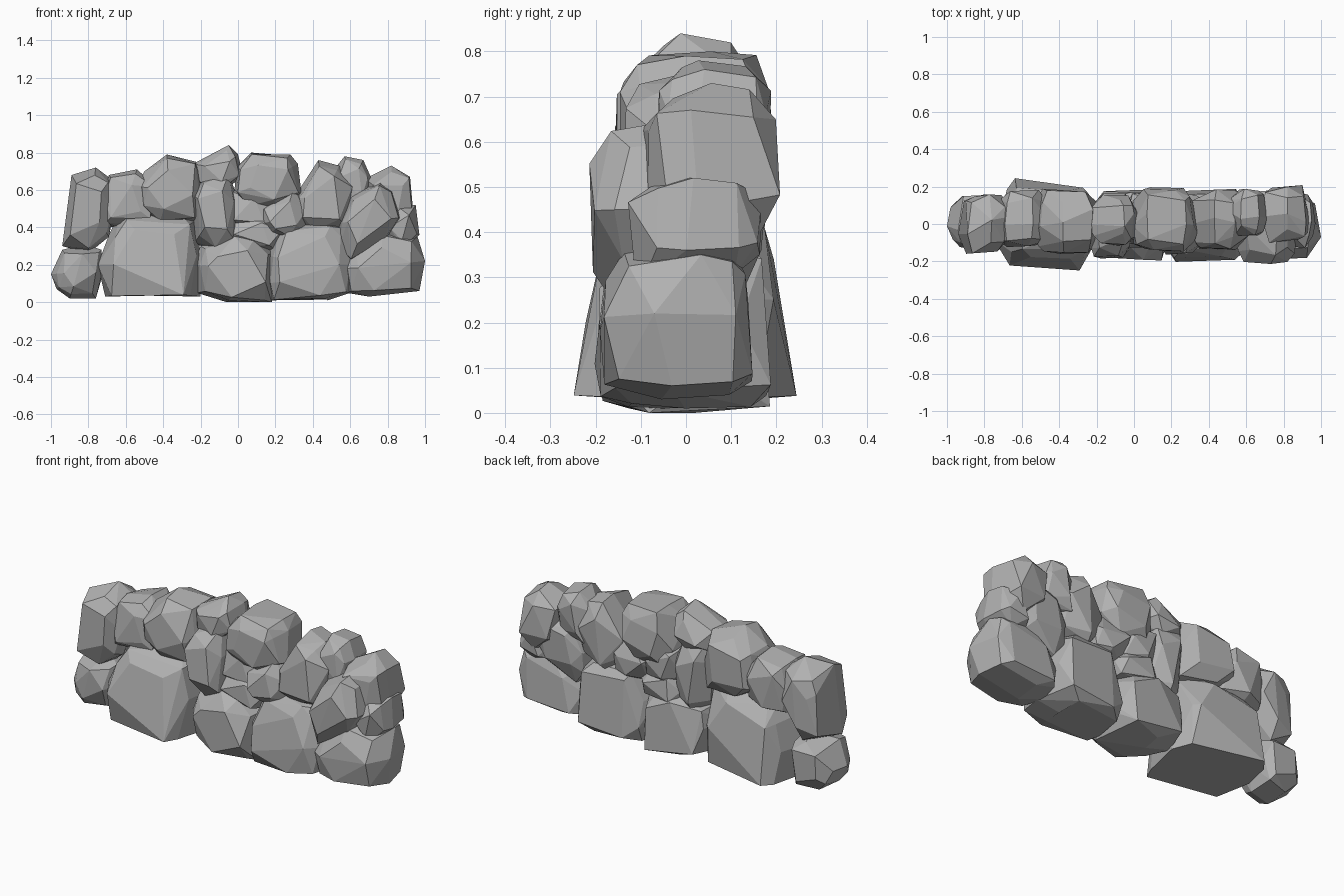
import bpy, bmesh, random

random.seed(7)

cube = bpy.data.objects.get("Cube")
if cube:
    bpy.data.objects.remove(cube, do_unlink=True)

grey = bpy.data.materials.new("stone grey")
grey.use_nodes = True
grey.diffuse_color = (0.44, 0.44, 0.44, 1)
shader = next(n for n in grey.node_tree.nodes if n.type == 'BSDF_PRINCIPLED')
shader.inputs["Base Color"].default_value = (0.44, 0.44, 0.44, 1)
shader.inputs["Roughness"].default_value = 0.9


def stone(name, outline, front, back, taper=0.0, flat=0.0):
    """Faceted boulder: a front outline swelling into chipped faces at front and back.
    taper thins the stone towards its top, flat keeps its underside level."""
    mid_x = sum(p[0] for p in outline) / len(outline)
    mid_z = sum(p[1] for p in outline) / len(outline)
    low = min(p[1] for p in outline)
    high = max(p[1] for p in outline)
    mid_y, half = (front + back) / 2, (back - front) / 2
    bm = bmesh.new()

    def add(x, z, scale, depth):
        px = mid_x + (x - mid_x) * scale
        if z < mid_z:
            scale += (1 - scale) * flat
        pz = mid_z + (z - mid_z) * scale
        thin = 1 - taper * (pz - low) / (high - low)
        bm.verts.new((px, mid_y + depth * half * thin, pz))

    # widest ring, wavering in depth
    for x, z in outline:
        add(x, z, 1, random.uniform(-0.4, 0.4))
    # chipped shoulders, then the outermost facets
    for side in (-1, 1):
        for i, (x, z) in enumerate(outline):
            add(x, z, random.uniform(0.78, 0.95), side * random.uniform(0.5, 0.78))
            if i % 2 == (side > 0):
                add(x, z, random.uniform(0.5, 0.74), side * random.uniform(0.88, 1))

    hull = bmesh.ops.convex_hull(bm, input=bm.verts[:])
    spare = {g for g in hull["geom_interior"] + hull["geom_unused"]
             if isinstance(g, bmesh.types.BMVert)}
    bmesh.ops.delete(bm, geom=list(spare), context='VERTS')
    bmesh.ops.dissolve_limit(bm, angle_limit=0.14, verts=bm.verts[:], edges=bm.edges[:])
    bmesh.ops.recalc_face_normals(bm, faces=bm.faces[:])
    mesh = bpy.data.meshes.new(name)
    bm.to_mesh(mesh)
    bm.free()
    mesh.materials.append(grey)
    obj = bpy.data.objects.new(name, mesh)
    bpy.context.collection.objects.link(obj)


# bottom course
stone("left_end_base_stone", [(-1, .15), (-.94, .28), (-.82, .31), (-.73, .28), (-.72, .16),
      (-.76, .02), (-.9, .02), (-.97, .07)], -.14, .16)
stone("large_left_block", [(-.75, .2), (-.71, .03), (-.2, .03), (-.2, .25), (-.22, .44),
      (-.32, .48), (-.63, .48), (-.69, .36)], -.25, .25, .28, .9)
stone("centre_base_stone", [(-.24, .2), (-.22, .05), (-.06, 0), (.18, 0), (.21, .1),
      (.2, .27), (.1, .36), (-.02, .36), (-.2, .3)], -.21, .19, .1, .7)
stone("right_base_block", [(.16, .1), (.18, .01), (.48, .01), (.6, .05), (.62, .2),
      (.59, .39), (.5, .42), (.23, .42), (.15, .25)], -.21, .2, .15, .7)
stone("right_end_base_stone", [(.56, .18), (.58, .05), (.7, .03), (.97, .06), (1, .22),
      (.96, .35), (.77, .38), (.6, .3)], -.2, .16, .1, .5)

# middle course
stone("left_end_tall_stone", [(-.94, .3), (-.91, .58), (-.89, .68), (-.76, .72), (-.68, .66),
      (-.66, .5), (-.69, .35), (-.8, .26)], -.16, .16)
stone("leaning_stone", [(-.25, .58), (-.2, .67), (-.05, .69), (0, .55), (-.01, .32),
      (-.12, .25), (-.23, .32)], -.19, .17)
stone("lower_infill_stone", [(-.07, .36), (-.02, .46), (.16, .46), (.24, .38), (.2, .28),
      (-.04, .28)], -.14, .17)
stone("upper_infill_stone", [(-.06, .42), (-.04, .6), (.1, .6), (.2, .52), (.17, .4),
      (.02, .38)], -.11, .17)
stone("centre_wedge_stone", [(.12, .42), (.13, .5), (.3, .62), (.38, .5), (.37, .38),
      (.28, .34), (.17, .36)], -.17, .17)
stone("right_slanted_stone", [(.52, .42), (.6, .57), (.77, .66), (.83, .6), (.87, .45),
      (.8, .32), (.6, .22), (.54, .3)], -.22, .19)
stone("right_end_small_stone", [(.78, .4), (.86, .52), (.95, .52), (.97, .36), (.88, .28),
      (.78, .32)], -.13, .17)

# top course
stone("left_gap_stone", [(-.73, .55), (-.69, .68), (-.54, .71), (-.44, .62), (-.46, .44),
      (-.6, .39), (-.72, .41)], -.13, .19)
stone("left_top_stone", [(-.54, .62), (-.5, .7), (-.38, .79), (-.22, .75), (-.16, .56),
      (-.2, .42), (-.42, .42), (-.53, .5)], -.16, .19)
stone("peak_stone", [(-.24, .74), (-.05, .84), (0, .79), (.03, .67), (-.08, .6),
      (-.22, .63)], -.14, .17, .3)
stone("centre_top_stone", [(-.02, .58), (-.01, .72), (.07, .8), (.28, .79), (.32, .74),
      (.34, .58), (.22, .48), (.03, .48)], -.15, .2)
stone("right_top_stone", [(.3, .56), (.43, .76), (.54, .73), (.62, .62), (.58, .4),
      (.4, .34), (.31, .42)], -.14, .19)
stone("small_peak_stone", [(.49, .68), (.57, .78), (.67, .76), (.71, .67), (.7, .5),
      (.52, .48)], -.07, .19)
stone("right_end_top_stone", [(.68, .66), (.82, .73), (.92, .67), (.94, .45), (.85, .34),
      (.7, .45)], -.1, .21)
